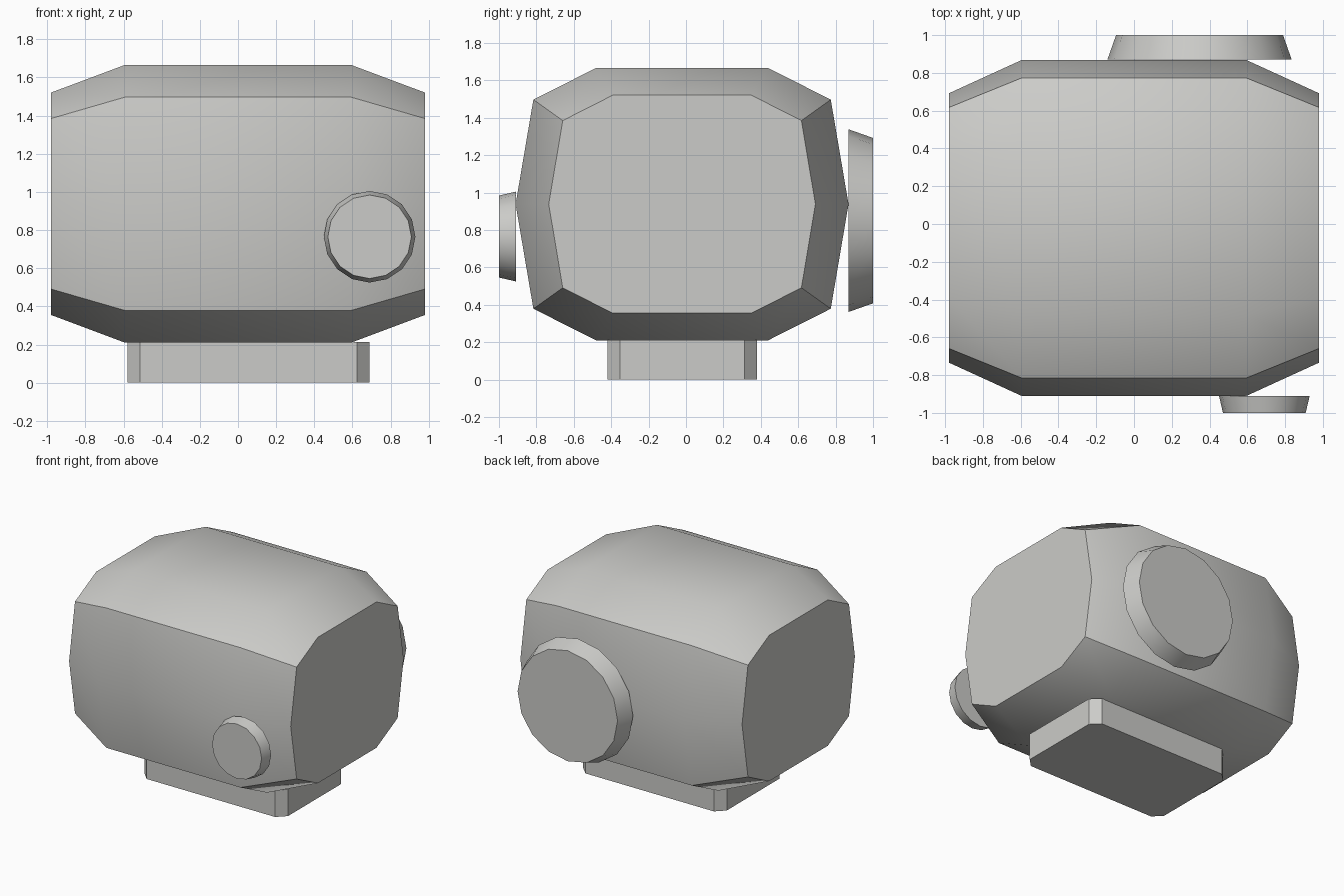
import bpy, bmesh, math

if "Cube" in bpy.data.objects:
    bpy.data.objects.remove(bpy.data.objects["Cube"])

grey = bpy.data.materials.new("plain grey")
grey.diffuse_color = (0.6, 0.6, 0.58, 1)
grey.use_nodes = True
grey.node_tree.nodes["Principled BSDF"].inputs["Base Color"].default_value = grey.diffuse_color


def loft(name, rings):
    """Join equal-length rings of points with quads and cap both ends."""
    bm = bmesh.new()
    loops = [[bm.verts.new(p) for p in ring] for ring in rings]
    n = len(loops[0])
    for a, b in zip(loops, loops[1:]):
        for i in range(n):
            j = (i + 1) % n
            bm.faces.new((a[i], a[j], b[j], b[i]))
    bm.faces.new(loops[0])
    bm.faces.new(loops[-1])
    bmesh.ops.recalc_face_normals(bm, faces=bm.faces)
    mesh = bpy.data.meshes.new(name)
    bm.to_mesh(mesh)
    bm.free()
    mesh.materials.append(grey)
    obj = bpy.data.objects.new(name, mesh)
    bpy.context.collection.objects.link(obj)
    bpy.ops.object.select_all(action='DESELECT')
    obj.select_set(True)
    bpy.context.view_layer.objects.active = obj
    bpy.ops.object.shade_smooth_by_angle(angle=math.radians(30))
    return obj


# Body: ten-sided barrel section, narrowing toward both ends
def section(x, side, corner, flat):
    """Half-widths and heights measured from the barrel axis."""
    quarter = [(side, 0), corner, flat]
    upper = quarter + [(-y, z) for y, z in reversed(quarter)]
    lower = [(y, -z) for y, z in reversed(upper[1:-1])]
    return [(x, y - 0.021, z + 0.938) for y, z in upper + lower]


def end(x):
    return section(x, 0.713, (0.638, 0.447), (0.37, 0.583))


def middle(x):
    return section(x, 0.89, (0.795, 0.559), (0.46, 0.728))


loft("body", [end(-0.98), middle(-0.593), middle(0.593), end(0.98)])

# Base: block with chamfered upright corners
x0, x1, y0, y1, c = -0.58, 0.69, -0.42, 0.38, 0.067
outline = [(x0 + c, y0), (x1 - c, y0), (x1, y0 + c), (x1, y1 - c),
           (x1 - c, y1), (x0 + c, y1), (x0, y1 - c), (x0, y0 + c)]
loft("base", [[(x, y, z) for x, y in outline] for z in (0, 0.213)])


# Tapered round knobs on the front and back
def knob(name, x, z, steps, sides=16):
    loft(name, [[(x + r * math.cos(math.tau * i / sides), y,
                  z + r * math.sin(math.tau * i / sides))
                 for i in range(sides)] for y, r in steps])


knob("front_knob", 0.69, 0.765, [(-0.91, 0.24), (-1.0, 0.219)])
knob("back_knob", 0.347, 0.85, [(0.87, 0.488), (1.0, 0.442)])
